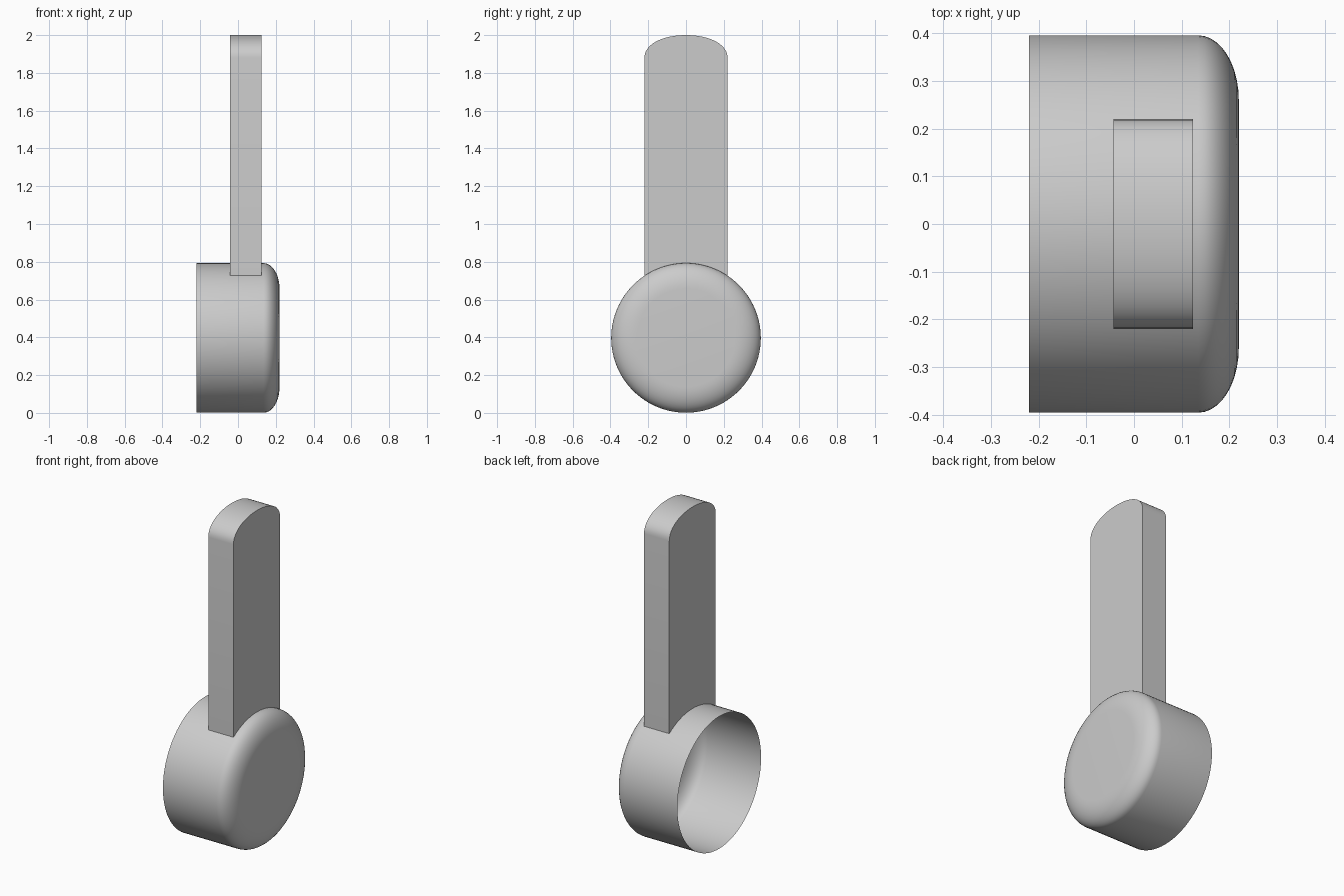
import bpy, bmesh
from math import sin, cos, pi, asin

if "Cube" in bpy.data.objects:
    bpy.data.objects.remove(bpy.data.objects["Cube"])

R, CZ = 0.396, 0.397      # cup radius and axis height


def finish(bm, name):
    bmesh.ops.recalc_face_normals(bm, faces=bm.faces)
    mesh = bpy.data.meshes.new(name)
    bm.to_mesh(mesh)
    bm.free()
    ob = bpy.data.objects.new(name, mesh)
    bpy.context.collection.objects.link(ob)
    bpy.ops.object.select_all(action='DESELECT')
    ob.select_set(True)
    bpy.context.view_layer.objects.active = ob
    bpy.ops.object.shade_smooth_by_angle(angle=pi / 6)
    return ob


# Cup: thin open shell turned around the x axis, with a rounded closed end
N, STEPS = 96, 10
profile = [(-0.22, R)]
for i in range(STEPS + 1):
    a = i / STEPS * pi / 2
    profile.append((0.135 + 0.085 * sin(a), 0.26 + (R - 0.26) * cos(a)))
bm = bmesh.new()
rings = [[bm.verts.new((x, r * cos(2 * pi * k / N), CZ + r * sin(2 * pi * k / N)))
          for k in range(N)] for x, r in profile]
for a, b in zip(rings, rings[1:]):
    for k in range(N):
        j = (k + 1) % N
        bm.faces.new((a[k], a[j], b[j], b[k]))
bm.faces.new(rings[-1])
# Normals face outwards from the closed end
finish(bm, "cup")

# Handle: flat bar with a domed top, its lower end seated on the cup wall
W = 0.22
p0, p1, p2, p3 = (W, 1.88), (W, 1.955), (0.12, 2.0), (0.0, 2.0)
half = []
for i in range(13):
    t = i / 12
    c = ((1 - t) ** 3, 3 * t * (1 - t) ** 2, 3 * t * t * (1 - t), t ** 3)
    half.append(tuple(sum(w * p[d] for w, p in zip(c, (p0, p1, p2, p3))) for d in (0, 1)))
outline = half + [(-y, z) for y, z in reversed(half[:-1])]
span = asin(W / R)
for i in range(17):
    a = -span + 2 * span * i / 16
    outline.append((R * sin(a), CZ + R * cos(a)))
bm = bmesh.new()
face = bm.faces.new([bm.verts.new((-0.043, y, z)) for y, z in outline])
out = bmesh.ops.extrude_face_region(bm, geom=[face], use_keep_orig=True)
bmesh.ops.translate(bm, vec=(0.167, 0, 0),
                    verts=[v for v in out["geom"] if isinstance(v, bmesh.types.BMVert)])
finish(bm, "handle")
